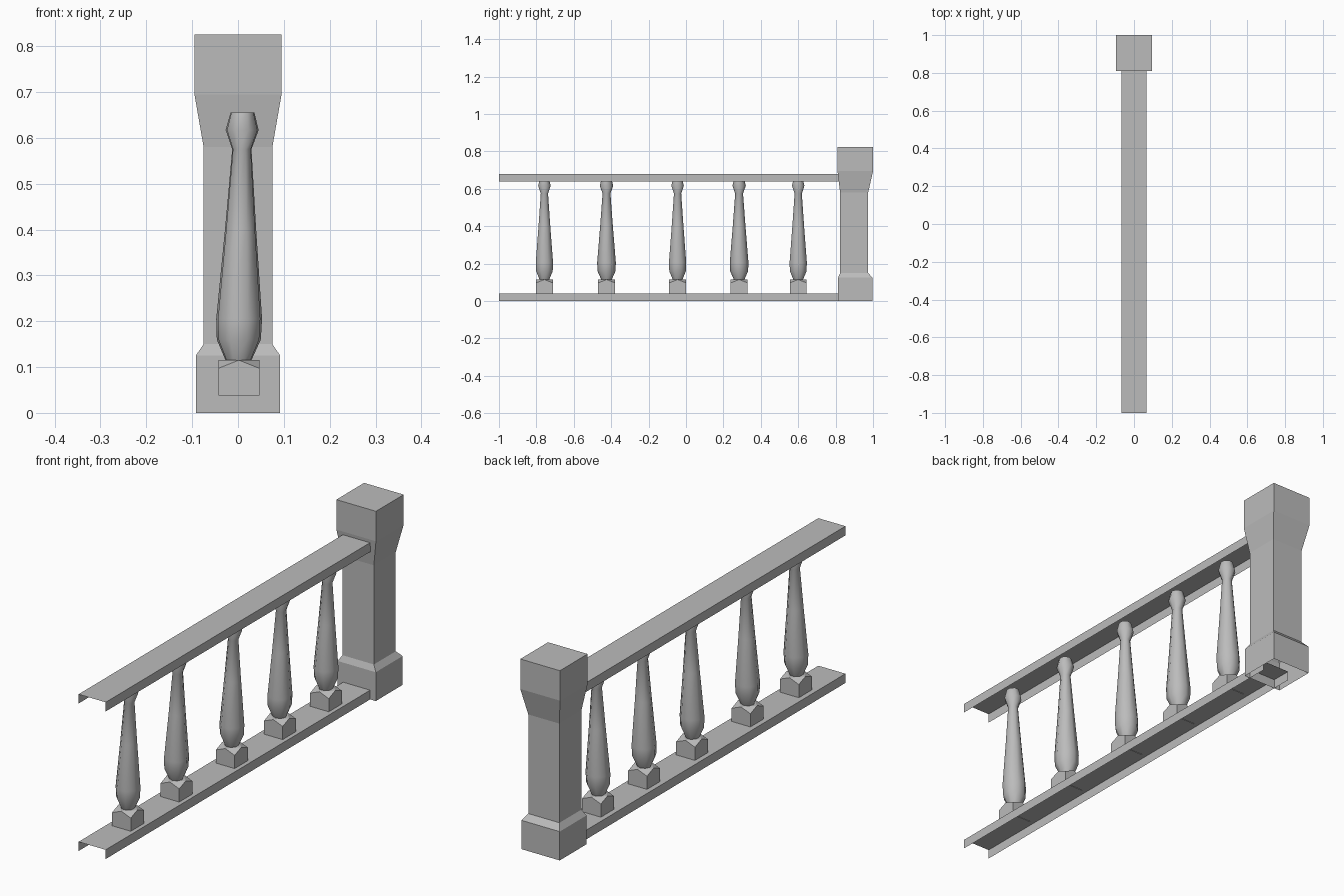
import bpy, bmesh
from math import cos, sin, pi

default = bpy.data.objects.get("Cube")
if default:
    bpy.data.objects.remove(default, do_unlink=True)

grey = bpy.data.materials.new("painted_grey")
grey.use_nodes = True
COLOUR = (0.5, 0.5, 0.5, 1)
grey.diffuse_color = COLOUR
grey.node_tree.nodes["Principled BSDF"].inputs["Base Color"].default_value = COLOUR


def finish(name, bm, location=(0, 0, 0), smooth_angle=None):
    mesh = bpy.data.meshes.new(name)
    bm.to_mesh(mesh)
    bm.free()
    mesh.materials.append(grey)
    obj = bpy.data.objects.new(name, mesh)
    obj.location = location
    bpy.context.collection.objects.link(obj)
    if smooth_angle:
        bpy.ops.object.select_all(action='DESELECT')
        obj.select_set(True)
        bpy.context.view_layer.objects.active = obj
        bpy.ops.object.shade_smooth_by_angle(angle=smooth_angle)
    return obj


def loft(bm, rings, cap_bottom=True):
    """Skin a stack of equal-sized counter-clockwise rings."""
    loops = [[bm.verts.new(p) for p in ring] for ring in rings]
    n = len(loops[0])
    for low, high in zip(loops, loops[1:]):
        for i in range(n):
            j = (i + 1) % n
            bm.faces.new((low[i], low[j], high[j], high[i]))
    bm.faces.new(loops[-1])
    if cap_bottom:
        bm.faces.new(loops[0][::-1])


def rail(name, top):
    """Thin channel, open underneath and at both ends."""
    half, drop = 0.065, 0.04
    section = [(half, top - drop), (half, top), (-half, top), (-half, top - drop)]
    bm = bmesh.new()
    front = [bm.verts.new((x, -1, z)) for x, z in section]
    back = [bm.verts.new((x, 0.9, z)) for x, z in section]
    for i in range(3):
        bm.faces.new((front[i], back[i], back[i + 1], front[i + 1]))
    finish(name, bm)


def newel_post():
    """Square post, hollow underneath: height, half width, y centre."""
    steps = [(0, 0.092, 0.905), (0.125, 0.092, 0.905), (0.15, 0.075, 0.899),
             (0.58, 0.075, 0.899), (0.695, 0.095, 0.905), (0.825, 0.095, 0.905)]
    corners = [(-1, -1), (1, -1), (1, 1), (-1, 1)]
    bm = bmesh.new()
    loft(bm, [[(sx * h, y + sy * h, z) for sx, sy in corners]
              for z, h, y in steps], cap_bottom=False)
    finish("newel_post", bm)


def baluster_block(name, y):
    """Square foot with its four upper corners cut to a diamond top."""
    h, base, shoulder, top = 0.045, 0.038, 0.097, 0.115
    bm = bmesh.new()
    outline = [(-h, -h), (h, -h), (h, h), (-h, h)]
    low = [bm.verts.new((a, b, base)) for a, b in outline]
    high = [bm.verts.new((a, b, shoulder)) for a, b in outline]
    mids = [bm.verts.new((a, b, top)) for a, b in [(0, -h), (h, 0), (0, h), (-h, 0)]]
    for i in range(4):
        j = (i + 1) % 4
        bm.faces.new((low[i], low[j], high[j], mids[i], high[i]))
        bm.faces.new((high[i], mids[i], mids[i - 1]))
    bm.faces.new(mids)
    bm.faces.new(low[::-1])
    finish(name, bm, (0.002, y, 0))


def baluster_spindle(name, y, turn):
    """Turned eight-sided spindle, leaning very slightly."""
    profile = [(0.112, 0.027), (0.16, 0.048), (0.205, 0.05), (0.4, 0.034),
               (0.575, 0.021), (0.617, 0.036), (0.655, 0.026)]
    sides = 8
    bm = bmesh.new()
    rings = []
    for z, r in profile:
        lean = 0.008 * (z - 0.112)/ 0.5
        rings.append([(lean + r * cos(turn + 2 * pi * i / sides),
                       r * sin(turn + 2 * pi * i / sides), z) for i in range(sides)])
    loft(bm, rings)
    finish(name, bm, (0.001, y, 0), smooth_angle=pi / 3.5)


rail("bottom_rail", 0.04)
rail("top_rail", 0.68)
newel_post()
for k, y in enumerate((-0.757, -0.425, -0.045, 0.284, 0.6), start=1):
    baluster_block(f"baluster_block_{k}", y)
    baluster_spindle(f"baluster_spindle_{k}", y, k * pi / 8)
